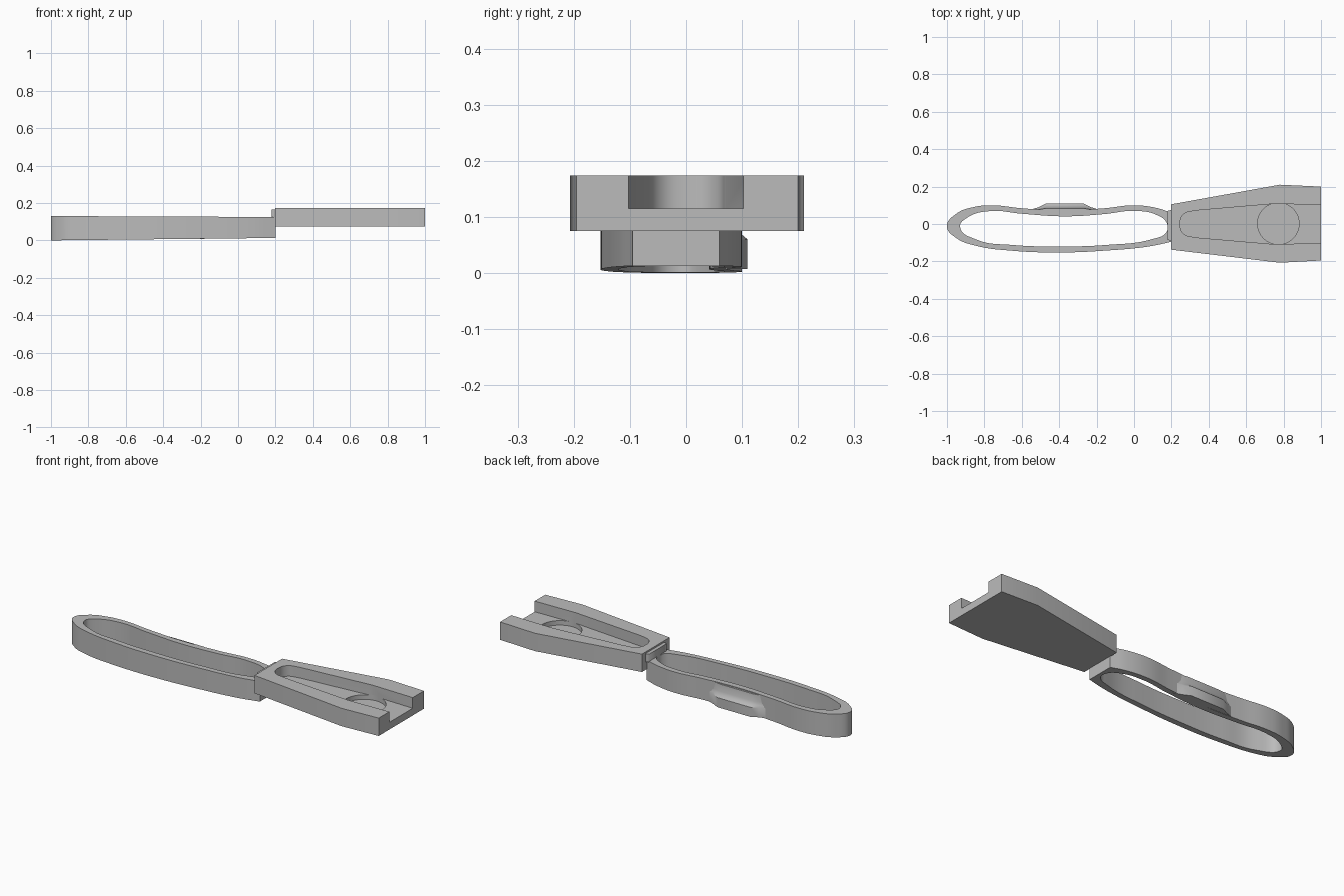
import bpy, bmesh

cube = bpy.data.objects.get("Cube")
if cube:
    bpy.data.objects.remove(cube)

# One grey for the whole tool
grey = bpy.data.materials.new("plain grey")
grey.use_nodes = True
colour = (0.5, 0.5, 0.5, 1)
grey.diffuse_color = colour
grey.node_tree.nodes["Principled BSDF"].inputs["Base Color"].default_value = colour


def add_object(name, mesh):
    ob = bpy.data.objects.new(name, mesh)
    bpy.context.collection.objects.link(ob)
    mesh.materials.clear()
    mesh.materials.append(grey)
    return ob


def evaluated_mesh(ob):
    bpy.context.view_layer.update()
    deps = bpy.context.evaluated_depsgraph_get()
    return bpy.data.meshes.new_from_object(ob.evaluated_get(deps))


def prism(name, outlines, z0, z1, corners=()):
    """Extrude closed outlines; inner ones become holes. Outlines are smooth
    except at the listed corner points; corners=None makes them all straight."""
    curve = bpy.data.curves.new(name, 'CURVE')
    curve.dimensions = '2D'
    curve.fill_mode = 'BOTH'
    curve.extrude = (z1 - z0) / 2
    curve.resolution_u = 8
    for pts in outlines:
        spline = curve.splines.new('BEZIER')
        spline.bezier_points.add(len(pts) - 1)
        spline.use_cyclic_u = True
        for bp, p in zip(spline.bezier_points, pts):
            bp.co = (p[0], p[1], 0)
            kind = 'VECTOR' if corners is None or p in corners else 'AUTO'
            bp.handle_left_type = bp.handle_right_type = kind
    if corners is None:
        curve.resolution_u = 1
    tmp = bpy.data.objects.new(name + "_path", curve)
    bpy.context.collection.objects.link(tmp)
    mesh = evaluated_mesh(tmp)
    bpy.data.objects.remove(tmp)
    bm = bmesh.new()
    bm.from_mesh(mesh)
    bmesh.ops.remove_doubles(bm, verts=bm.verts, dist=0.0002)
    bmesh.ops.recalc_face_normals(bm, faces=bm.faces)
    bmesh.ops.translate(bm, verts=bm.verts, vec=(0, 0, (z0 + z1) / 2))
    bm.to_mesh(mesh)
    bm.free()
    return add_object(name, mesh)


def smooth(ob):
    bpy.ops.object.select_all(action='DESELECT')
    ob.select_set(True)
    bpy.context.view_layer.objects.active = ob
    bpy.ops.object.shade_smooth_by_angle(angle=0.5)


# Looped handle
end_a, end_b = (0.2, 0.06), (0.2, -0.095)
outer = [(-1, -0.012), (-0.95, 0.055), (-0.86, 0.09), (-0.76, 0.1), (-0.6, 0.084),
         (-0.37, 0.073), (-0.16, 0.084), (0, 0.1), (0.12, 0.086), end_a, end_b,
         (0.08, -0.12), (-0.15, -0.142), (-0.38, -0.152), (-0.65, -0.143),
         (-0.85, -0.115), (-0.95, -0.075)]
inner = [(-0.93, -0.015), (-0.89, 0.035), (-0.77, 0.069), (-0.6, 0.055), (-0.37, 0.041),
         (-0.16, 0.053), (0, 0.07), (0.12, 0.049), (0.175, 0.005), (0.172, -0.045),
         (0.1, -0.08), (-0.15, -0.112), (-0.4, -0.12), (-0.65, -0.112), (-0.84, -0.084)]
handle = prism("handle_loop", [outer, inner], 0, 0.13, corners=(end_a, end_b))
for v in handle.data.vertices:  # slight taper toward the head
    t = (v.co.x + 1) / 1.2
    v.co.z += 0.013 * t if v.co.z < 0.06 else -0.005 * t
smooth(handle)

# Thumb rest: a scooped profile lofted along the back of the handle
profile = [(0, 0.007), (0.04, 0.007), (0.04, 0.06), (0.028, 0.07),
           (0.019, 0.087), (0.014, 0.124), (0, 0.124)]
stations = [(-0.56, 0.1), (-0.51, 0.5), (-0.47, 1), (-0.27, 1), (-0.23, 0.5), (-0.18, 0.1)]
bm = bmesh.new()
rings = [[bm.verts.new((x, 0.07 + y * k, z)) for y, z in profile] for x, k in stations]
n = len(profile)
for a, b in zip(rings, rings[1:]):
    for i in range(n):
        bm.faces.new((a[i], a[(i + 1) % n], b[(i + 1) % n], b[i]))
bm.faces.new(rings[0])
bm.faces.new(rings[-1])
bmesh.ops.recalc_face_normals(bm, faces=bm.faces)
mesh = bpy.data.meshes.new("thumb_rest")
bm.to_mesh(mesh)
bm.free()
smooth(add_object("thumb_rest", mesh))

# Wedge-shaped head block
head = prism("head_block", [[(0.197, 0.105), (0.78, 0.21), (1, 0.2), (1, -0.195),
                             (0.78, -0.207), (0.197, -0.137)]], 0.075, 0.174, corners=None)

# Cutters: open-ended channel with a rounded inner end, and a round recess
straight = ((0.33, 0.072), (0.75, 0.108), (1.1, 0.1), (1.1, -0.1), (0.75, -0.108), (0.33, -0.072))
channel = prism("channel_cutter", [list(straight) + [(0.265, -0.052), (0.245, 0), (0.265, 0.052)]],
                0.115, 0.25, corners=straight)
bm = bmesh.new()
bmesh.ops.create_cone(bm, cap_ends=True, segments=48, radius1=0.111, radius2=0.111, depth=0.03)
bmesh.ops.translate(bm, verts=bm.verts, vec=(0.772, 0.002, 0.105))
mesh = bpy.data.meshes.new("recess_cutter")
bm.to_mesh(mesh)
bm.free()
recess = add_object("recess_cutter", mesh)
for cutter in (channel, recess):
    cutter.hide_render = True
    mod = head.modifiers.new("cut", 'BOOLEAN')
    mod.operation = 'DIFFERENCE'
    mod.solver = 'EXACT'
    mod.object = cutter
cut = evaluated_mesh(head)
head.modifiers.clear()
head.data = cut
for cutter in (channel, recess):
    bpy.data.objects.remove(cutter)
smooth(head)

# Small latch lip joining the head to the handle
prism("latch_lip", [[(0.178, 0.07), (0.2, 0.075), (0.2, -0.09), (0.178, -0.085)]],
      0.12, 0.165, corners=None)
